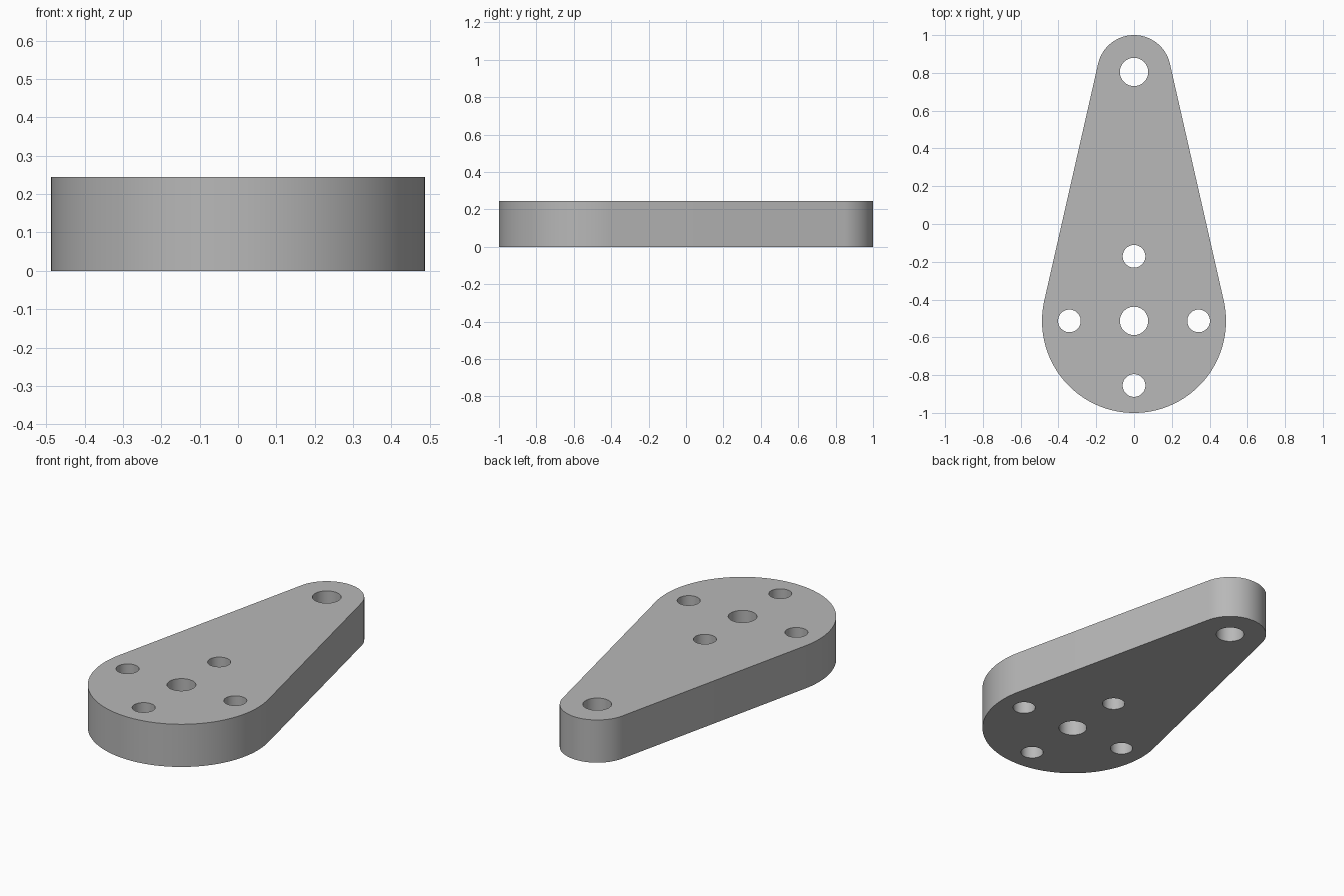
import bpy, bmesh
from math import sin, cos, pi, asin

cube = bpy.data.objects.get("Cube")
if cube:
    bpy.data.objects.remove(cube, do_unlink=True)

HEIGHT = 0.245
BIG_Y, BIG_R = -0.513, 0.487
TIP_Y, TIP_R = 0.805, 0.195
BOLT_OFFSET, BOLT_R, BORE_R = 0.342, 0.06, 0.075

steel = bpy.data.materials.new("plain grey")
steel.use_nodes = True
grey = (0.48, 0.48, 0.48, 1)
steel.diffuse_color = grey
steel.node_tree.nodes["Principled BSDF"].inputs["Base Color"].default_value = grey


def arc(y, r, start, end, steps):
    """Points along an arc centred on the lever's axis."""
    angles = [start + (end - start) * i / steps for i in range(steps + 1)]
    return [(r * cos(a), y + r * sin(a)) for a in angles]


def add_prism(bm, points, z0, z1):
    """Extrude a closed outline from z0 to z1."""
    face = bm.faces.new([bm.verts.new((x, y, z0)) for x, y in points])
    new = bmesh.ops.extrude_face_region(bm, geom=[face])["geom"]
    top = [v for v in new if isinstance(v, bmesh.types.BMVert)]
    bmesh.ops.translate(bm, verts=top, vec=(0, 0, z1 - z0))


def make_object(name, outlines, z0, z1):
    bm = bmesh.new()
    for points in outlines:
        add_prism(bm, points, z0, z1)
    bmesh.ops.recalc_face_normals(bm, faces=bm.faces[:])
    mesh = bpy.data.meshes.new(name)
    bm.to_mesh(mesh)
    bm.free()
    mesh.materials.append(steel)
    obj = bpy.data.objects.new(name, mesh)
    bpy.context.collection.objects.link(obj)
    return obj


# Tapered plate: two round ends joined by tangent sides
tilt = asin((BIG_R - TIP_R) / (TIP_Y - BIG_Y))
outline = (arc(TIP_Y, TIP_R, tilt, pi - tilt, 48)
           + arc(BIG_Y, BIG_R, pi - tilt, 2 * pi + tilt, 96))
plate = make_object("lever_plate", [outline], 0, HEIGHT)

# Through holes: two bores and four bolt holes around the large one
holes = [(0, TIP_Y, BORE_R), (0, BIG_Y, BORE_R)]
for i in range(4):
    a = i * pi / 2
    holes.append((BOLT_OFFSET * cos(a), BIG_Y + BOLT_OFFSET * sin(a), BOLT_R))
circles = [[(x + px, y + py) for px, py in arc(0, r, 0, 2 * pi, 48)[:-1]]
           for x, y, r in holes]
cutter = make_object("hole_cutter", circles, -0.1, HEIGHT + 0.1)
cutter.hide_render = True

cut = plate.modifiers.new("holes", 'BOOLEAN')
cut.operation = 'DIFFERENCE'
cut.solver = 'EXACT'
cut.object = cutter

# Apply the cut, then drop the cutter
depsgraph = bpy.context.evaluated_depsgraph_get()
result = bpy.data.meshes.new_from_object(plate.evaluated_get(depsgraph))
plate.modifiers.clear()
plate.data = result
bpy.data.objects.remove(cutter, do_unlink=True)

# Smooth curved walls, crisp rims
bpy.ops.object.select_all(action='DESELECT')
plate.select_set(True)
bpy.context.view_layer.objects.active = plate
bpy.ops.object.shade_smooth_by_angle(angle=pi / 6)
